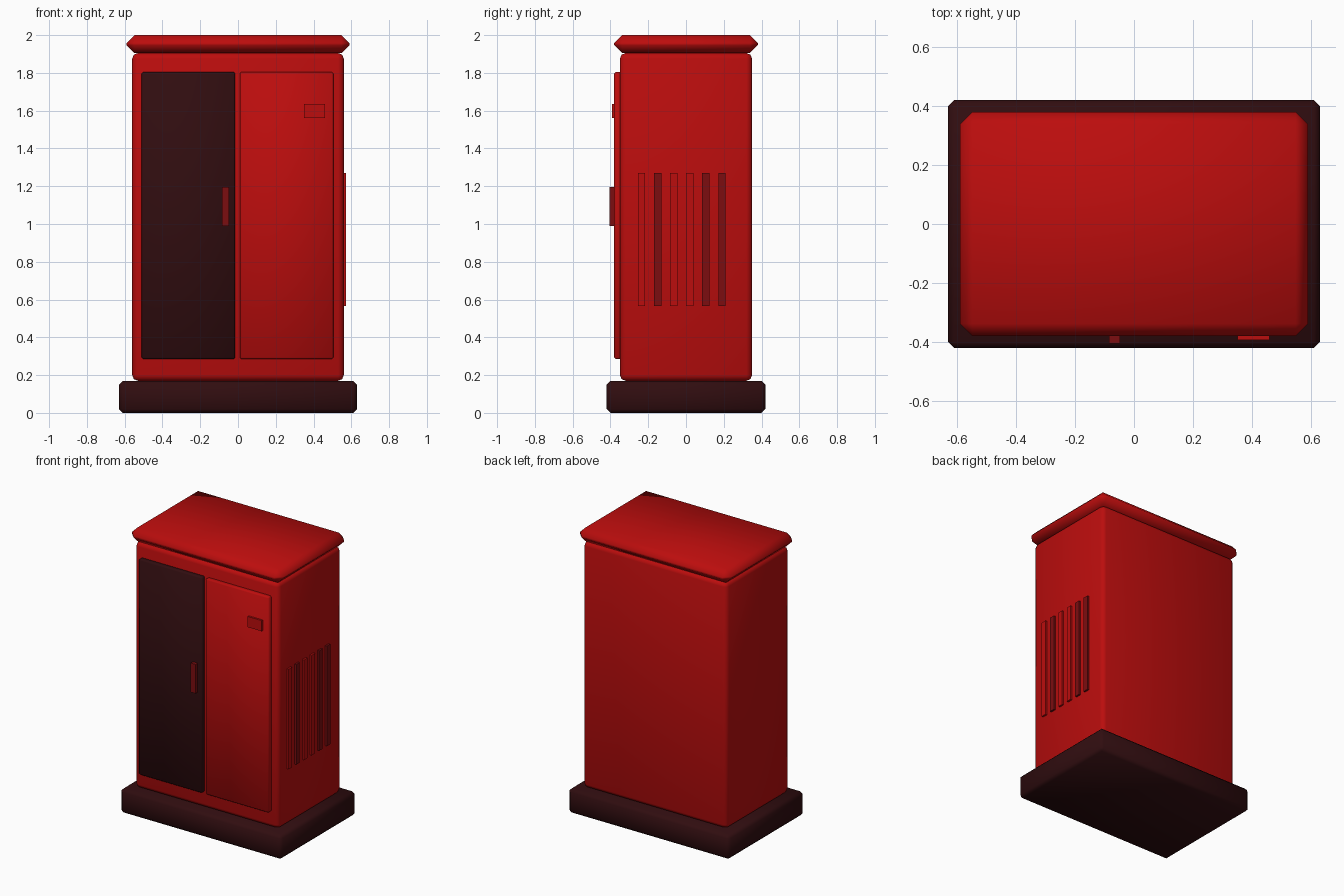
import bpy
import math

cube = bpy.data.objects.get("Cube")
if cube:
    bpy.data.objects.remove(cube, do_unlink=True)


def material(name, rgb):
    mat = bpy.data.materials.new(name)
    mat.use_nodes = True
    color = (*rgb, 1.0)
    mat.diffuse_color = color
    mat.node_tree.nodes["Principled BSDF"].inputs["Base Color"].default_value = color
    return mat


red = material("cabinet red", (0.5, 0.004, 0.004))
dark_red = material("dark red", (0.2, 0.004, 0.005))
black = material("warm black", (0.03, 0.004, 0.005))


def box(name, mat, x, y, z, bevel=0.0, segments=1):
    """Box spanning the given ranges, with optional softened edges."""
    spans = (x, y, z)
    bpy.ops.mesh.primitive_cube_add(size=1, location=[(a + b) / 2 for a, b in spans])
    obj = bpy.context.object
    obj.name = name
    obj.scale = [b - a for a, b in spans]
    bpy.ops.object.transform_apply(location=False, rotation=False, scale=True)
    obj.data.materials.append(mat)
    if bevel:
        mod = obj.modifiers.new("Bevel", 'BEVEL')
        mod.width = bevel
        mod.segments = segments
        bpy.ops.object.modifier_apply(modifier=mod.name)
        bpy.ops.object.shade_smooth_by_angle(angle=math.radians(60))
    return obj


# Plinth, cabinet body and overhanging roof
box("plinth", black, (-0.63, 0.63), (-0.42, 0.42), (0, 0.17), 0.02)
box("cabinet_body", red, (-0.56, 0.56), (-0.35, 0.35), (0.17, 1.905), 0.03, 2)
box("roof", red, (-0.59, 0.59), (-0.38, 0.38), (1.905, 2.0), 0.042)

# Double doors
box("right_door", black, (-0.51, -0.015), (-0.38, -0.34), (0.285, 1.805), 0.008)
box("left_door", red, (0.01, 0.505), (-0.38, -0.34), (0.285, 1.805), 0.008)

# Door fittings
box("door_handle", dark_red, (-0.085, -0.048), (-0.405, -0.375), (0.99, 1.195))
box("label_plate", red, (0.35, 0.46), (-0.393, -0.375), (1.56, 1.635))

# Vent slats on one side
for i in range(6):
    y = -0.235 + i * 0.085
    mat = dark_red if i in (1, 4, 5) else red
    box(f"vent_slat_{i + 1}", mat, (0.55, 0.573), (y - 0.019, y + 0.019), (0.565, 1.27))
